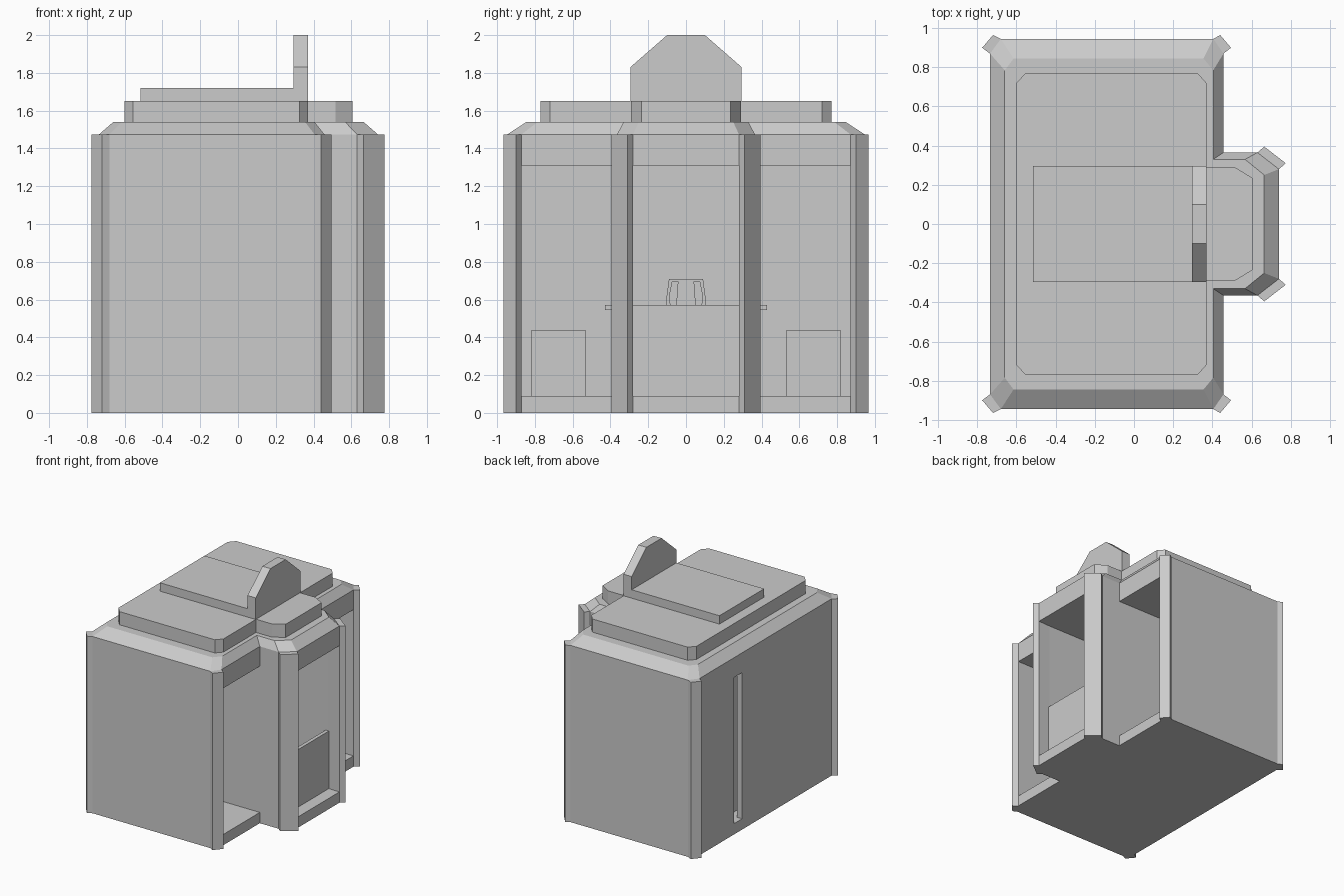
import bpy, bmesh

if "Cube" in bpy.data.objects:
    bpy.data.objects.remove(bpy.data.objects["Cube"])


def loft(name, rings):
    """Skin equal-sized rings of 3D points and cap both ends."""
    bm = bmesh.new()
    loops = [[bm.verts.new(p) for p in ring] for ring in rings]
    n = len(loops[0])
    for a, b in zip(loops, loops[1:]):
        for i in range(n):
            j = (i + 1) % n
            bm.faces.new((a[i], a[j], b[j], b[i]))
    bm.faces.new(loops[0])
    bm.faces.new(loops[-1])
    bmesh.ops.recalc_face_normals(bm, faces=bm.faces)
    mesh = bpy.data.meshes.new(name)
    bm.to_mesh(mesh)
    bm.free()
    ob = bpy.data.objects.new(name, mesh)
    bpy.context.collection.objects.link(ob)
    return ob


def prism(name, pts, z0, z1):
    return loft(name, [[(x, y, z) for x, y in pts] for z in (z0, z1)])


def panel(name, pts, x0, x1):
    """Extrude a (y, z) profile along x."""
    return loft(name, [[(x, y, z) for y, z in pts] for x in (x0, x1)])


def box(name, x0, x1, y0, y1, z0, z1):
    return prism(name, [(x0, y0), (x1, y0), (x1, y1), (x0, y1)], z0, z1)


def both(half):
    """Mirror a half outline across y = 0 to close it."""
    return half + [(x, -y) for x, y in reversed(half)]


H = 1.475
outer = both([(-.735, .87), (-.68, .945), (.405, .945), (.457, .87),
              (.457, .365), (.63, .365), (.74, .28)])
inner = both([(-.66, .785), (-.615, .845), (.355, .845), (.405, .785),
              (.405, .33), (.567, .33), (.665, .25)])
tier = both([(-.60, .72), (-.555, .77), (.325, .77), (.37, .72),
             (.37, .29), (.515, .29), (.605, .235)])

# floor, lintel slab and stepped roof
prism("floor_base", outer, 0, .09)
loft("lintel_and_roof", [[(x, y, z) for x, y in o] for o, z in
                         ((outer, 1.31), (outer, H), (inner, 1.54))])
prism("upper_roof_tier", tier, 1.54, 1.65)
box("roof_block", -.515, .295, -.295, .295, 1.65, 1.72)
panel("roof_crest", [(-.295, 1.65), (.295, 1.65), (.295, 1.83),
                     (.1, 2), (-.1, 2), (-.295, 1.83)], .295, .37)

# back wall with its narrow slit, and the inner lining
box("back_wall_long", -.735, -.69, -.87, .31, .09, 1.31)
box("back_wall_short", -.735, -.69, .42, .87, .09, 1.31)
box("inner_back_wall", -.615, -.59, -.87, .87, .09, 1.31)

corner_posts = {
    "back_post": [(-.68, .945), (-.72, .965), (-.775, .90), (-.735, .87), (-.68, .87)],
    "front_post": [(.405, .945), (.44, .965), (.495, .90), (.457, .87), (.405, .87)],
    "bay_post": [(.63, .365), (.665, .395), (.775, .31), (.74, .28), (.63, .285)],
}
for side, s in (("left", -1), ("right", 1)):
    def sbox(name, x0, x1, y0, y1, z0, z1):
        box(side + "_" + name, x0, x1, s * y0, s * y1, z0, z1)

    for name, pts in corner_posts.items():
        prism(side + "_" + name, [(x, s * y) for x, y in pts], 0, H)
    # outer walls, partitions and side fittings
    sbox("side_wall", -.68, .405, .87, .945, .09, 1.31)
    sbox("partition", -.59, .63, .285, .365, .09, 1.31)
    sbox("side_seat", -.59, -.33, .53, .82, .09, .435)
    sbox("arm_shelf", -.35, 0, .365, .43, .545, .57)
    # curved chair-back strips
    panel(side + "_chair_strip", [(s * y, z) for y, z in (
        (.05, .5), (.047, .6), (.04, .695), (.075, .695), (.088, .63), (.083, .5))],
        -.53, -.515)

# half door and middle chair
box("half_door", .61, .64, -.285, .285, .09, .57)
box("middle_seat", -.59, -.25, -.2, .2, .09, .42)
panel("chair_back", both([(.1, .42)])[:1] + [(.105, .6), (.09, .71), (-.09, .71),
                                            (-.105, .6), (-.1, .42)], -.57, -.53)
